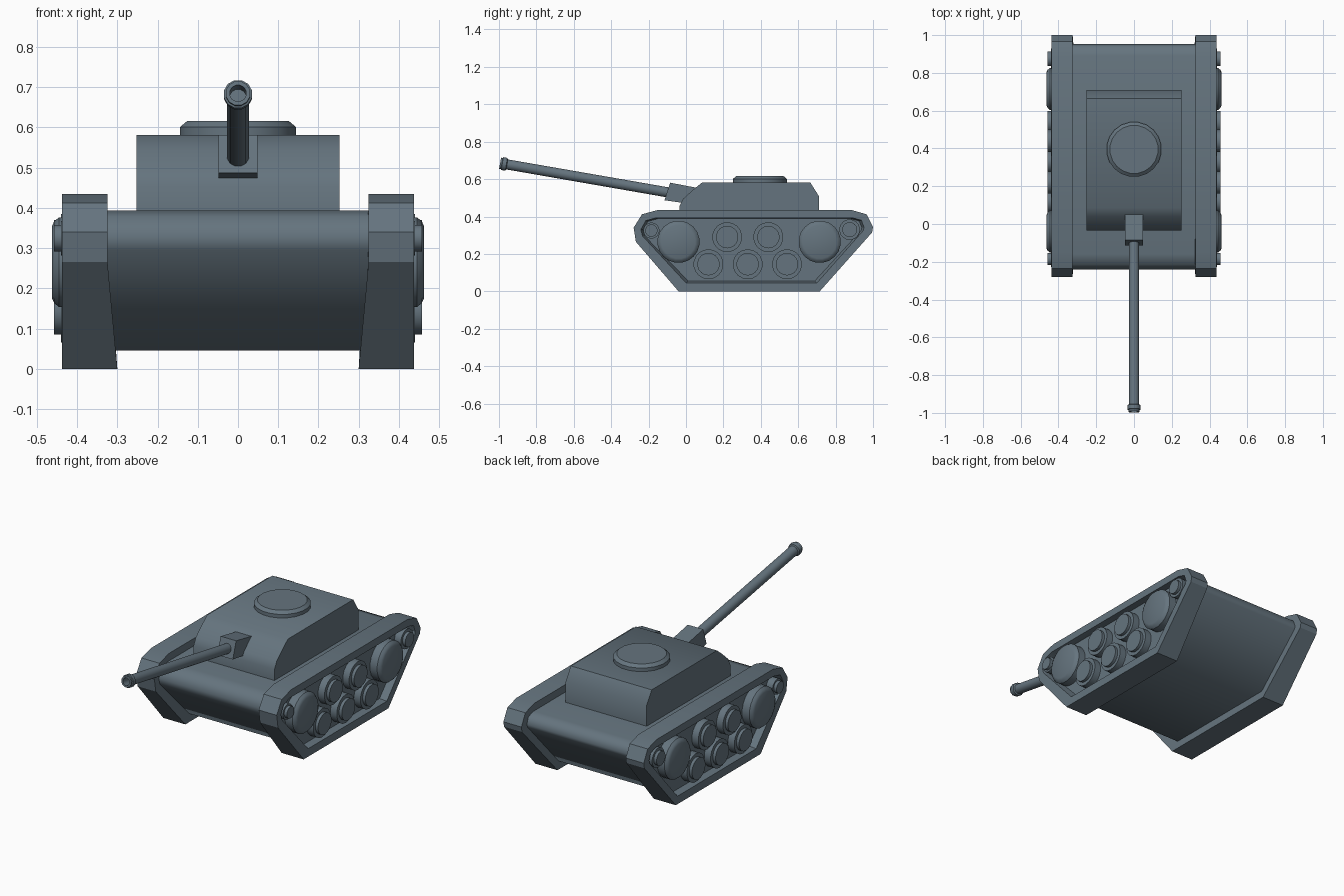
import bpy, bmesh, math
from mathutils import Vector

if "Cube" in bpy.data.objects:
    bpy.data.objects.remove(bpy.data.objects["Cube"])

steel = bpy.data.materials.new("blue_grey_steel")
steel.diffuse_color = (0.13, 0.175, 0.21, 1)
steel.use_nodes = True
steel.node_tree.nodes["Principled BSDF"].inputs["Base Color"].default_value = steel.diffuse_color


def finish(name, bm, angle=30, mirror=False):
    bmesh.ops.recalc_face_normals(bm, faces=bm.faces)
    me = bpy.data.meshes.new(name)
    bm.to_mesh(me)
    bm.free()
    me.materials.append(steel)
    me.shade_smooth()
    me.set_sharp_from_angle(angle=math.radians(angle))
    ob = bpy.data.objects.new(name, me)
    bpy.context.collection.objects.link(ob)
    if mirror:
        ob.modifiers.new("mirror", 'MIRROR')
    return ob


def loft(name, rings, angle=30, mirror=False):
    """Skin a list of equal-length point rings, capped at both ends."""
    bm = bmesh.new()
    vs = [[bm.verts.new(p) for p in r] for r in rings]
    n = len(vs[0])
    for a, b in zip(vs, vs[1:]):
        for i in range(n):
            j = (i + 1) % n
            bm.faces.new((a[i], a[j], b[j], b[i]))
    bm.faces.new(vs[0])
    bm.faces.new(vs[-1])
    return finish(name, bm, angle, mirror)


def prism(name, profile, half, angle=30):
    return loft(name, [[(s * half, y, z) for y, z in profile] for s in (-1, 1)], angle)


def turned(name, start, direction, steps, n, mirror=False, angle=30):
    """Lathe: steps are (distance along axis, radius)."""
    d = Vector(direction).normalized()
    u = Vector((1, 0, 0)) if abs(d.x) < 0.5 else Vector((0, 1, 0))
    v = d.cross(u)
    rings = []
    for t, r in steps:
        c = Vector(start) + d * t
        rings.append([c + r * (math.cos(a) * u + math.sin(a) * v)
                      for a in (2 * math.pi * (i + .5) / n for i in range(n))])
    return loft(name, rings, angle, mirror)


# Track units: outer outline, raised rim and sunken side panel
outer = [(-.04, 0), (.715, 0), (.995, .315), (1, .345), (.965, .412), (.885, .435),
         (-.15, .435), (-.235, .412), (-.28, .34), (-.268, .265)]
inner = [(0, .045), (.70, .045), (.948, .325), (.952, .342), (.938, .38), (.89, .393),
         (-.16, .393), (-.215, .378), (-.242, .33), (-.232, .295)]
floor = [(y + (.012 if y < .35 else -.012), z + (.01 if z < .2 else -.004 if z > .37 else 0))
         for y, z in inner]
loft("track", [[(.325 - .025 * max(0, 1 - z / .27), y, z) for y, z in outer],
               [(.437, y, z) for y, z in outer],
               [(.437, y, z) for y, z in inner],
               [(.40, y, z) for y, z in floor]], 25, True)

# Hull
prism("hull", inner, .33, 60)

# Turret
prism("turret", [(-.035, .38), (-.035, .455), (-.015, .495), (.04, .545), (.085, .581),
                 (.665, .581), (.71, .51), (.71, .38)], .252, 40)

# Hatch
turned("hatch", (0, .395, .575), (0, 0, 1), [(0, .146), (.026, .146), (.041, .128)], 20)

# Gun mount and barrel with hollow muzzle
prism("gun_mount", [(-.115, .487), (-.085, .581), (.05, .555), (.05, .50), (-.01, .472)], .048, 20)
start, tip = Vector((0, -.05, .521)), Vector((0, -.994, .685))
L = (tip - start).length
turned("gun_barrel", start, tip - start,
       [(0, .028), (L - .038, .028), (L - .034, .036), (L - .012, .036), (L - .01, .031),
        (L, .031), (L, .021), (L - .06, .021)], 12, angle=35)

# Large end wheels
for y in (-.04, .715):
    turned("large_wheel", (.39, y, .265), (1, 0, 0),
           [(0, .113), (.055, .113), (.067, .103), (.073, .09)], 20, True)

# Road wheels and small rollers with raised caps
wheels = [(.22, .29, .08, .06), (.44, .29, .08, .06),
          (.12, .145, .08, .06), (.33, .145, .08, .06), (.54, .145, .08, .06),
          (-.185, .325, .043, .033), (.875, .33, .055, .04)]
for y, z, r, cap in wheels:
    turned("road_wheel" if r > .06 else "roller_wheel", (.39, y, z), (1, 0, 0),
           [(0, r), (.05, r), (.05, cap), (.067, cap)], 18, True)
